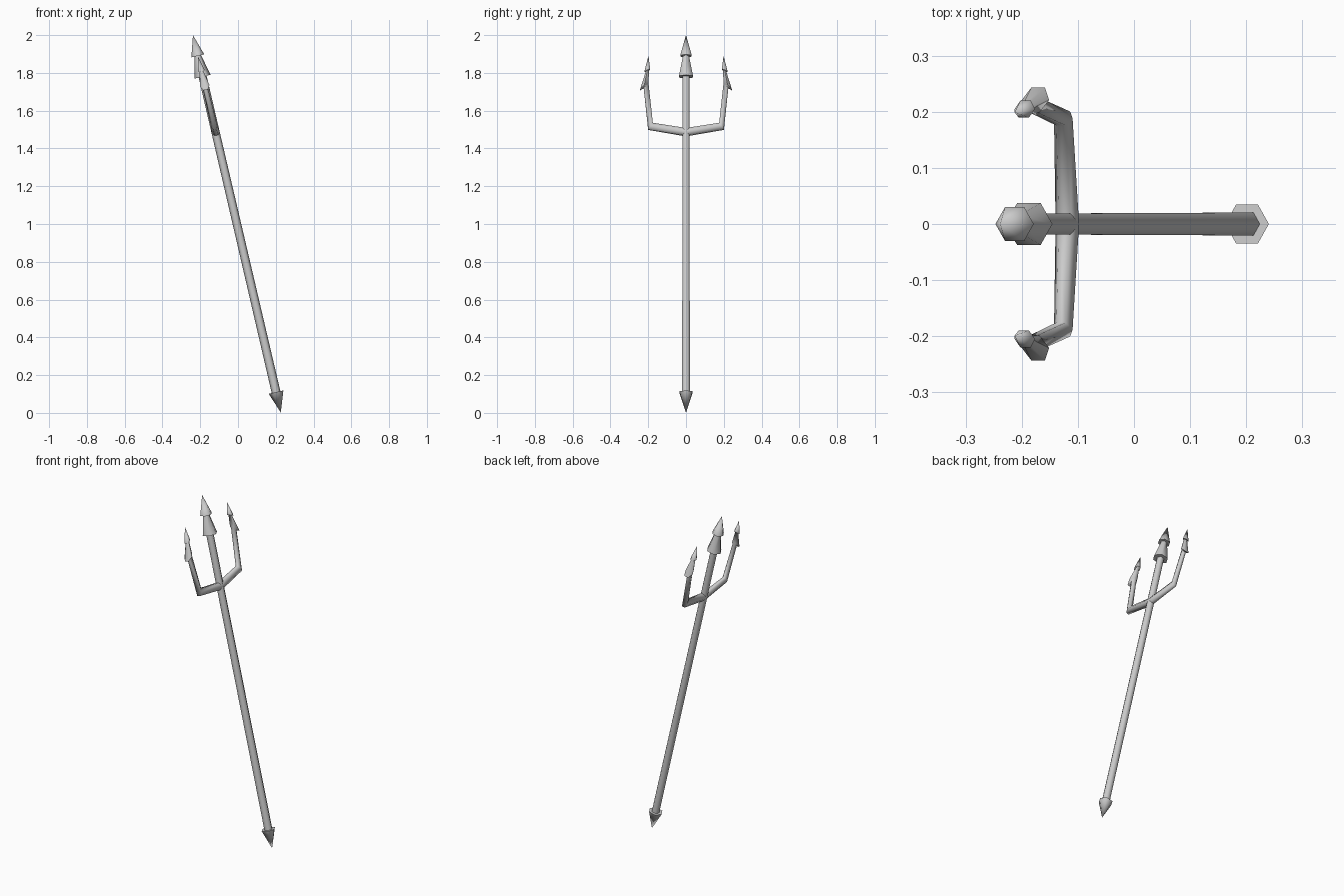
import bpy, bmesh, math
from mathutils import Matrix

if "Cube" in bpy.data.objects:
    bpy.data.objects.remove(bpy.data.objects["Cube"])

TILT = math.radians(-13.1)
C = math.cos(TILT)
SIDES = 6
PLACE = Matrix.Translation((0.227, 0, 0)) @ Matrix.Rotation(TILT, 4, 'Y')


def loft(name, rings, side=1):
    """Rings are (y, z, x radius, half width in y, half width in z)."""
    bm = bmesh.new()
    loops = []
    for y, z, rx, wy, wz in rings:
        loop = []
        for i in range(SIDES):
            a = 2 * math.pi * i / SIDES
            s = math.sin(a) / math.sin(math.pi / 3)
            p = (rx * math.cos(a), side * (y + wy * s), (z + wz * s) / C)
            loop.append(bm.verts.new(p))
        loops.append(loop)
    for lo, hi in zip(loops, loops[1:]):
        for i in range(SIDES):
            j = (i + 1) % SIDES
            bm.faces.new((lo[i], lo[j], hi[j], hi[i]))
    bm.faces.new(loops[0])
    bm.faces.new(loops[-1])
    bmesh.ops.remove_doubles(bm, verts=bm.verts, dist=0.0005)
    bmesh.ops.recalc_face_normals(bm, faces=bm.faces)
    mesh = bpy.data.meshes.new(name)
    bm.to_mesh(mesh)
    bm.free()
    obj = bpy.data.objects.new(name, mesh)
    bpy.context.collection.objects.link(obj)
    obj.matrix_world = PLACE
    bpy.ops.object.select_all(action='DESELECT')
    obj.select_set(True)
    bpy.context.view_layer.objects.active = obj
    bpy.ops.object.shade_smooth_by_angle(angle=math.radians(65))
    return obj


# Shaft with spiked foot and double-barbed centre point
profile = [(0.002, 0), (0.11, 0.040), (0.11, 0.0235), (1.78, 0.0215),
           (1.78, 0.043), (1.89, 0.018), (1.89, 0.035), (2.0, 0)]
loft("shaft", [(0, z, r, r * 0.866, 0) for z, r in profile])

# Side prongs: crossbar, mitred bend, outward barb and small tip
prong = [
    (0.000, 1.486, 0.0215, 0.000, -0.0200),
    (0.188, 1.517, 0.0170, 0.0125, -0.0170),
    (0.211, 1.730, 0.0140, 0.0130, -0.0100),
    (0.221, 1.730, 0.0250, 0.0220, -0.0200),
    (0.204, 1.812, 0.0100, 0.0085, -0.0040),
    (0.205, 1.812, 0.0185, 0.0155, -0.0070),
    (0.199, 1.890, 0.0, 0.0, 0.0),
]
loft("right_prong", prong, 1)
loft("left_prong", prong, -1)
